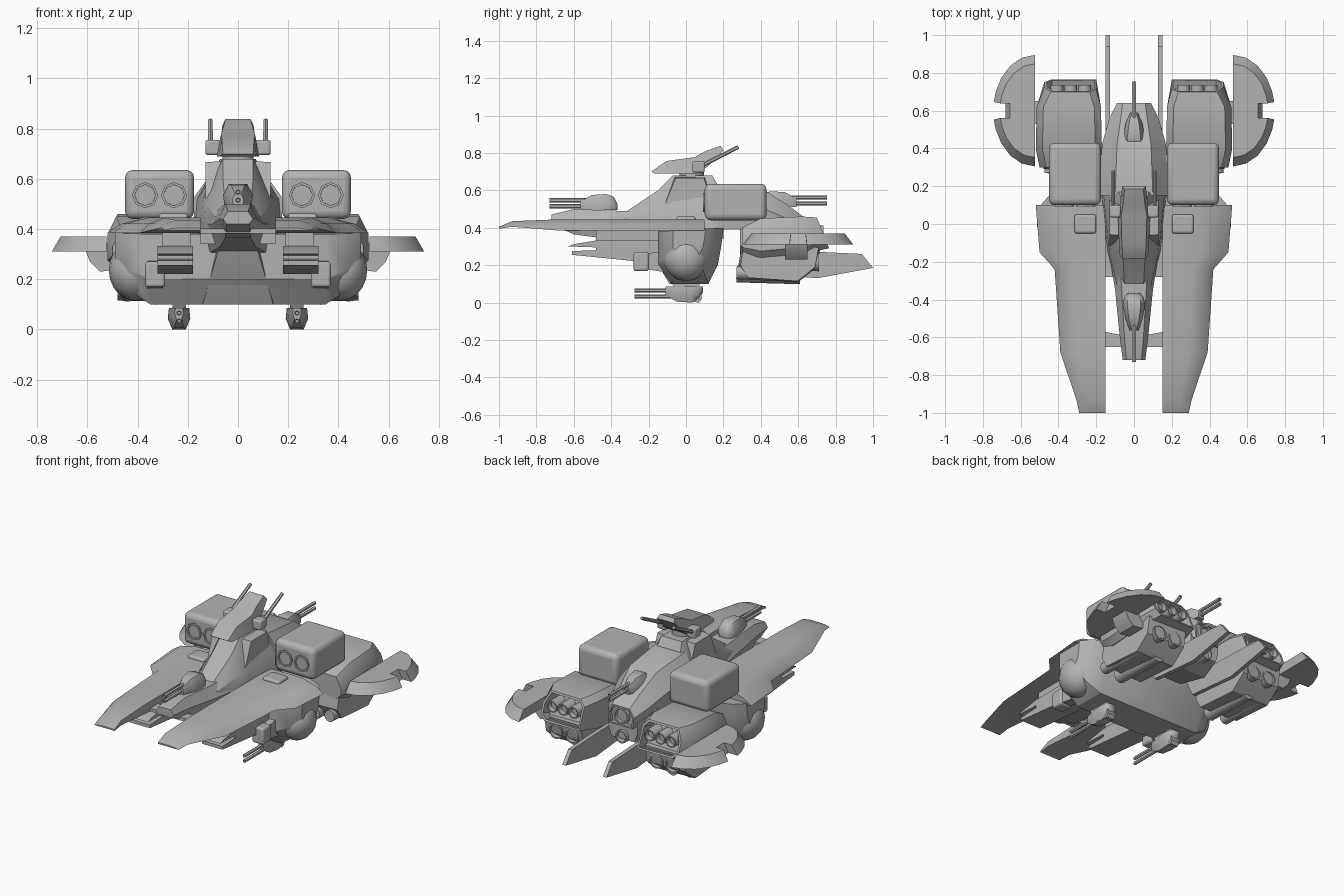
import bpy, bmesh, math
from mathutils import Vector, Matrix

cube = bpy.data.objects.get("Cube")
if cube:
    bpy.data.objects.remove(cube, do_unlink=True)

GREY = (0.45, 0.45, 0.45, 1)
mat = bpy.data.materials.new("hull_grey")
mat.use_nodes = True
mat.diffuse_color = GREY
mat.node_tree.nodes["Principled BSDF"].inputs["Base Color"].default_value = GREY


def finish(name, bm, mirror=False, bevel=0, angle=30):
    bmesh.ops.recalc_face_normals(bm, faces=bm.faces)
    mesh = bpy.data.meshes.new(name)
    bm.to_mesh(mesh)
    bm.free()
    mesh.materials.append(mat)
    ob = bpy.data.objects.new(name, mesh)
    bpy.context.collection.objects.link(ob)
    bpy.ops.object.select_all(action='DESELECT')
    ob.select_set(True)
    bpy.context.view_layer.objects.active = ob
    bpy.ops.object.shade_smooth_by_angle(angle=math.radians(angle))
    if bevel:
        mod = ob.modifiers.new("bevel", 'BEVEL')
        mod.width, mod.segments, mod.limit_method = bevel, 3, 'ANGLE'
    if mirror:
        mod = ob.modifiers.new("mirror", 'MIRROR')
        mod.use_mirror_merge = False


def recess(bm, face, rim, depth):
    bmesh.ops.recalc_face_normals(bm, faces=bm.faces)
    bmesh.ops.inset_individual(bm, faces=[face], thickness=rim, depth=0)
    bmesh.ops.inset_individual(bm, faces=[face], thickness=0.002, depth=-depth)


def loft(name, rings, mirror=False, bevel=0, angle=30, hollow=None):
    bm = bmesh.new()
    loops = [[bm.verts.new(p) for p in ring] for ring in rings]
    n = len(loops[0])
    for a, b in zip(loops, loops[1:]):
        for i in range(n):
            bm.faces.new((a[i], a[(i + 1) % n], b[(i + 1) % n], b[i]))
    bm.faces.new(loops[0])
    end = bm.faces.new(loops[-1])
    if hollow:
        recess(bm, end, *hollow)
    finish(name, bm, mirror, bevel, angle)


def prism(name, axis, pts, a, b, scale=1, pivot=None, **kw):
    """Extrude a 2D profile along an axis, scaling the far end about a pivot."""
    pu, pv = pivot or [sum(c) / len(pts) for c in zip(*pts)]
    far = [(pu + (u - pu) * scale, pv + (v - pv) * scale) for u, v in pts]
    put = {'x': lambda w, p: (w, *p), 'y': lambda w, p: (p[0], w, p[1]),
           'z': lambda w, p: (*p, w)}[axis]
    loft(name, [[put(a, p) for p in pts], [put(b, p) for p in far]], **kw)


def box(name, x, y, z, **kw):
    prism(name, 'z', [(x[0], y[0]), (x[1], y[0]), (x[1], y[1]), (x[0], y[1])], *z, **kw)


def tube(name, p0, p1, r, r2=None, seg=8, hollow=0, mirror=False):
    p0, p1 = Vector(p0), Vector(p1)
    d = p1 - p0
    bm = bmesh.new()
    m = Matrix.Translation((p0 + p1) / 2) @ d.to_track_quat('Z', 'Y').to_matrix().to_4x4()
    bmesh.ops.create_cone(bm, cap_ends=True, segments=seg, radius1=r,
                          radius2=r if r2 is None else r2, depth=d.length, matrix=m)
    if hollow:
        cap = max(bm.faces, key=lambda f: f.calc_center_median().dot(d))
        recess(bm, cap, r * 0.2, hollow)
    finish(name, bm, mirror, angle=46)


def ball(name, at, size, mirror=False):
    bm = bmesh.new()
    bmesh.ops.create_uvsphere(bm, u_segments=16, v_segments=10, radius=1,
                              matrix=Matrix.Translation(at) @ Matrix.Diagonal((*size, 1)))
    finish(name, bm, mirror)


def hexa(y, wb, wm, wt, zb, zm, zt):
    """Six-sided symmetric cross-section at y."""
    return [(-wb, y, zb), (wb, y, zb), (wm, y, zm), (wt, y, zt), (-wt, y, zt), (-wm, y, zm)]


def turret(name, at, sy, sz, wide, mirror=False):
    x, y, z = at
    shape = [(-.1, .022, .045), (-.04, .045, .08), (.04, .06, .085), (.08, .05, .07), (.1, .03, .03)]
    rings = [[(x + p * wide, y + sy * q, z + sz * r)
              for p, q, r in hexa(t, w * .9, w, w * .6, 0, h * .5, h)] for t, w, h in shape]
    loft(name, rings, mirror, angle=50)
    for i, h in enumerate((.02, .052)):
        tube(f"{name}_barrel_{i}", (x, y - sy * .05, z + sz * h),
             (x, y - sy * .265, z + sz * h), .011, seg=6, hollow=.02, mirror=mirror)


# Forward wings with sloping outer edge
stations = [(.1, .52, .385, .445), (-.15, .5, .385, .445), (-.24, .42, .385, .445),
            (-.68, .39, .385, .445), (-.93, .305, .405, .435), (-1, .29, .395, .405)]
loft("forward_wing", [[(.15, y, lo), (.15, y, hi), (.15 + (w - .15) * .6, y, hi),
                       (.15 + (w - .15) * .85, y, hi * .6 + lo * .4), (w, y, lo)]
                      for y, w, lo, hi in stations], mirror=True)
box("wing_hatch", (.2, .315), (-.05, .05), (.43, .462), bevel=.012, mirror=True)

# Fuselage: nose, neck tower, rear deck
loft("nose", [hexa(-.72, .045, .06, .04, .42, .44, .47), hexa(-.6, .05, .075, .05, .365, .44, .5),
              hexa(-.35, .07, .1, .065, .33, .42, .49), hexa(-.1, .12, .14, .08, .3, .42, .49)])
prism("nose_crossbar", 'z', [(-.16, -.57), (0, -.6), (.16, -.57), (.16, -.65), (-.16, -.65)], .383, .403)
loft("neck_tower", [hexa(-.33, .09, .09, .05, .4, .45, .48), hexa(-.15, .14, .13, .06, .38, .5, .6),
                    hexa(-.07, .15, .14, .06, .38, .52, .68), hexa(.14, .17, .16, .07, .38, .52, .68),
                    hexa(.17, .18, .17, .08, .38, .52, .63)])
prism("tower_cheek", 'x', [(-.12, .52), (-.06, .67), (.1, .67), (.15, .52)], .07, .13, .95, mirror=True)
loft("rear_deck", [hexa(.15, .17, .18, .1, .39, .52, .63), hexa(.42, .17, .17, .09, .39, .5, .6),
                   hexa(.56, .12, .13, .07, .36, .44, .51), hexa(.64, .08, .09, .06, .33, .4, .45)],
     hollow=(.012, .02))
loft("rear_core", [hexa(.29, .1, .15, .15, .25, .3, .42), hexa(.5, .1, .15, .15, .2, .28, .42),
                   hexa(.62, .08, .1, .1, .24, .3, .36)])
tube("rear_nozzle", (0, .55, .39), (0, .64, .39), .05, seg=12, hollow=.05)
tube("lower_nozzle", (0, .55, .26), (0, .64, .26), .04, seg=10, hollow=.04)
prism("tail_fin", 'x', [(.3, .28), (.73, .27), (.94, .26), (1, .185), (.7, .13), (.36, .16)],
      .127, .152, mirror=True)

# Head with ear blocks and antennas
head = [(.075, -.17, .69, .7), (.08, -.09, .69, .757), (.085, .06, .69, .777),
        (.072, .12, .73, .81), (.062, .2, .815, .838)]
loft("head", [[(-w, y, lo), (w, y, lo), (w * .8, y - .015, hi), (-w * .8, y - .015, hi)]
              for w, y, lo, hi in head])
tube("head_collar", (0, .03, .66), (0, .03, .72), .065, seg=10)
box("ear_block", (.07, .13), (.035, .1), (.695, .755), bevel=.01, mirror=True)
tube("antenna", (.11, .06, .72), (.11, .28, .832), .012, .01, 6, mirror=True)

# Main cross hull with side domes
side = [(-.15, .38), (-.15, .2), (-.08, .1), (.12, .1), (.17, .2), (.19, .31), (.2, .4)]
loft("cross_hull", [[(x, .01 + (y - .01) * s, .39 + (z - .39) * s) for y, z in side]
                    for x, s in ((-.49, .5), (-.44, .8), (-.35, 1), (.35, 1), (.44, .8), (.49, .5))])
ball("side_dome", (.41, 0, .235), (.105, .12, .12), mirror=True)
loft("chin_plate", [[(-w, y, z), (w, y, z), (w * 1.1, y + .06, z), (-w * 1.1, y + .06, z)]
                    for w, y, z in ((.06, -.22, .38), (.1, -.17, .24), (.14, -.09, .1))])
box("hull_spine", (-.15, .15), (-.28, .2), (.34, .4))

# Missile boxes with twin launch openings
box("missile_box", (.175, .45), (.1, .43), (.44, .635), bevel=.03, mirror=True)
for i, x in enumerate((.255, .37)):
    tube(f"launch_tube_{i}", (x, .16, .535), (x, .092, .535), .052, hollow=.05, mirror=True)

# Under-wing claw guns with an open front jaw
box("wing_keel", (.19, .3), (-.48, -.14), (.32, .39), mirror=True)
prism("claw_gun", 'x', [(-.63, .3), (-.6, .312), (-.48, .332), (-.14, .332), (-.14, .22), (-.28, .222),
                        (-.61, .255), (-.61, .275), (-.48, .28), (-.48, .295)], .18, .32, mirror=True)
box("gun_housing", (.29, .37), (-.28, -.2), (.168, .27), bevel=.012, mirror=True)
prism("housing_arm", 'x', [(-.22, .18), (-.22, .26), (-.1, .28), (-.1, .16)], .3, .36, mirror=True)

# Gun turrets
turret("nose_turret", (0, -.465, .495), 1, 1, 1)
turret("rear_turret", (0, .49, .51), -1, 1, 1)
turret("belly_turret", (.235, -.01, .085), 1, -1, .75, mirror=True)
prism("belly_turret_tail", 'x', [(-.08, .11), (.07, .11), (.085, .02), (.07, 0), (-.02, .01)],
      .208, .262, mirror=True)


# Rear pods with slanted, recessed missile bays
def pod_ring(y, x0, x1, zb, zt, slant=0):
    c = .035
    pts = [(x0, zb), (x1 - c, zb), (x1, zb + c), (x1, zt - c * 2),
           (x1 - c, zt), (x0 + c, zt), (x0, zt - c)]
    return [(x, y - slant * (z - zb), z) for x, z in pts]


loft("rear_pod", [pod_ring(.3, .18, .5, .26, .4), pod_ring(.4, .17, .52, .24, .45),
                  pod_ring(.62, .175, .515, .26, .46), pod_ring(.765, .2, .475, .29, .455, .4)],
     mirror=True, hollow=(.014, .07))
for i, x in enumerate((.262, .335, .408)):
    tube(f"bay_missile_{i}", (x, .6, .375), (x, .735, .375), .036, seg=10, hollow=.03, mirror=True)
prism("pod_leg", 'x', [(.3, .32), (.28, .2), (.32, .13), (.6, .11), (.64, .14), (.7, .19), (.72, .3)],
      .22, .48, .95, mirror=True)
tube("leg_roll", (.33, .27, .15), (.33, .61, .14), .042, seg=12, mirror=True)
tube("leg_side_roll", (.44, .27, .16), (.44, .6, .145), .035, seg=12, mirror=True)
for i, x in enumerate((.29, .4)):
    tube(f"thruster_{i}", (x, .6, .215), (x, .71, .215), .042, .048, 12, .06, mirror=True)

# Half-disc stabilisers with an outer notch
arc = [math.radians(a) for a in (-90, -72, -54, -36, -20, -9, 9, 20, 36, 54, 72, 90)]
disc = [(.525 + .22 * math.cos(a), .6 + .295 * math.sin(a)) for a in arc]
disc[6:6] = [(.68, .555), (.68, .645)]
prism("disc_stabiliser", 'z', disc, .31, .37, .84, pivot=(.525, .6), mirror=True)
prism("disc_bracket", 'y', [(.47, .24), (.55, .23), (.59, .27), (.61, .32), (.47, .36)], .53, .65, mirror=True)
